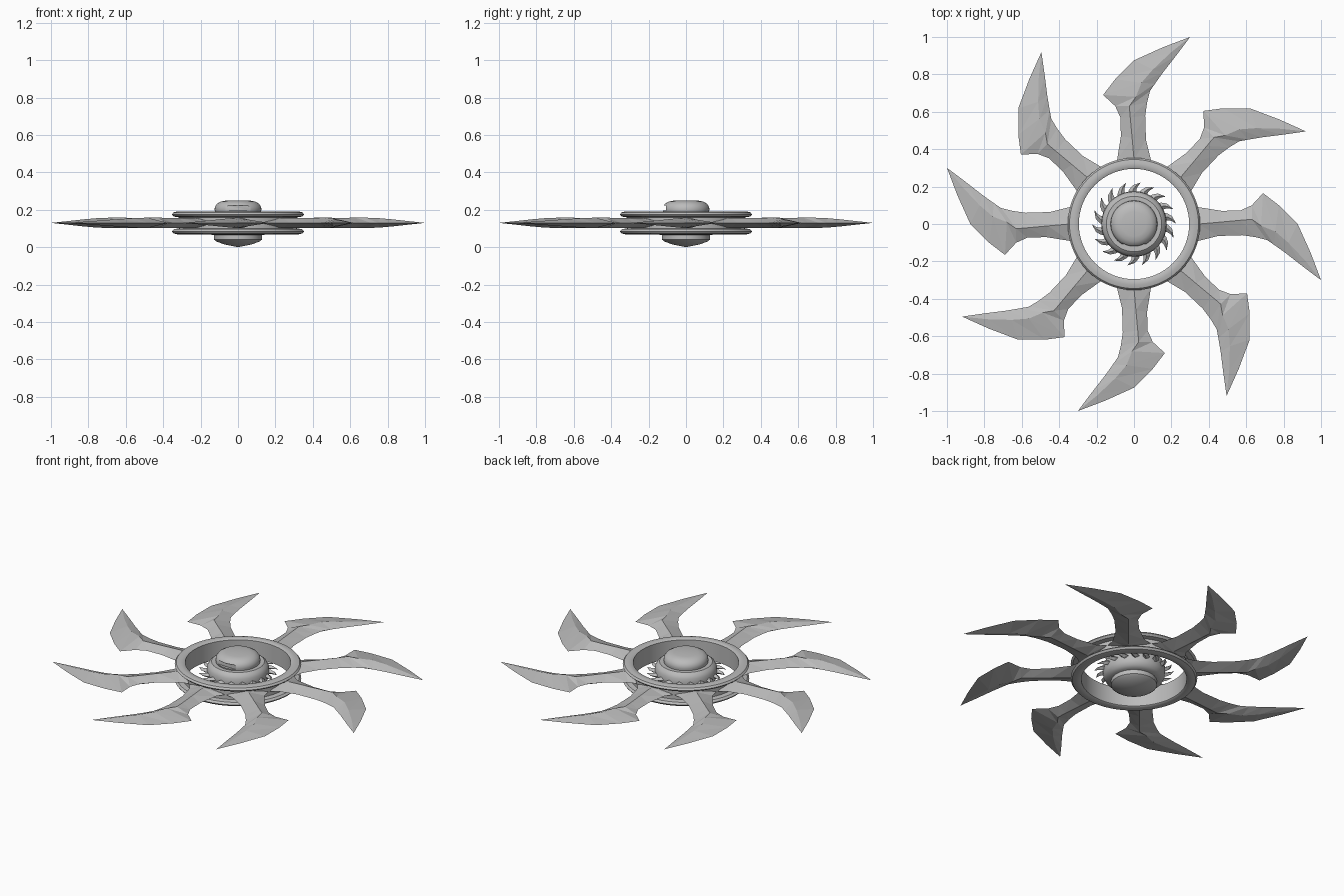
import bpy, bmesh, math
from mathutils import Matrix

default = bpy.data.objects.get("Cube")
if default:
    bpy.data.objects.remove(default, do_unlink=True)

MID = 0.13  # height of the blade plane

steel = bpy.data.materials.new("steel_grey")
steel.use_nodes = True
grey = (0.5, 0.5, 0.5, 1)
steel.diffuse_color = grey
steel.node_tree.nodes["Principled BSDF"].inputs["Base Color"].default_value = grey


def finish(bm, name):
    bmesh.ops.remove_doubles(bm, verts=bm.verts, dist=0.0005)
    bmesh.ops.recalc_face_normals(bm, faces=bm.faces)
    mesh = bpy.data.meshes.new(name)
    bm.to_mesh(mesh)
    bm.free()
    mesh.materials.append(steel)
    obj = bpy.data.objects.new(name, mesh)
    bpy.context.collection.objects.link(obj)
    return obj


def smooth(obj, degrees=35):
    bpy.ops.object.select_all(action="DESELECT")
    obj.select_set(True)
    bpy.context.view_layer.objects.active = obj
    bpy.ops.object.shade_smooth_by_angle(angle=math.radians(degrees))


def lathe(name, profile, closed=False, steps=64):
    """Spin an (r, z) profile around the z axis."""
    bm = bmesh.new()
    verts = [bm.verts.new((r, 0, z)) for r, z in profile]
    edges = [bm.edges.new(pair) for pair in zip(verts, verts[1:])]
    if closed:
        edges.append(bm.edges.new((verts[-1], verts[0])))
    bmesh.ops.spin(bm, geom=verts + edges, cent=(0, 0, 0), axis=(0, 0, 1),
                   angle=math.tau, steps=steps)
    return finish(bm, name)


def ridged_blade(name, stations, tip, angle):
    """Two-sided blade: stations hold left edge, ridge, right edge and ridge height."""
    bm = bmesh.new()
    for side in (1, -1):
        rows = [[bm.verts.new((*left, 0)), bm.verts.new((*ridge, side * h)),
                 bm.verts.new((*right, 0))] for left, ridge, right, h in stations]
        for a, b in zip(rows, rows[1:]):
            for i in (0, 1):
                # split each strip so that its facets stay planar
                bm.faces.new((a[i], a[i + 1], b[i + 1]))
                bm.faces.new((a[i], b[i + 1], b[i]))
        point = bm.verts.new((*tip, 0))
        for i in (0, 1):
            bm.faces.new((rows[-1][i], rows[-1][i + 1], point))
        bm.faces.new(rows[0])
    bm.transform(Matrix.Translation((0, 0, MID)) @ Matrix.Rotation(angle, 4, "Z"))
    return finish(bm, name)


# Outer ring: thin wall with a rounded rim above and below
wall = [(0.295, 0.08), (0.315, 0.08), (0.315, 0.18), (0.295, 0.18)]
smooth(lathe("ring_wall", wall, closed=True))
for label, sign in (("upper", 1), ("lower", -1)):
    rim = [(0.295, 0.03), (0.32, 0.03), (0.343, 0.034), (0.354, 0.045),
           (0.345, 0.056), (0.325, 0.061), (0.3, 0.059), (0.295, 0.055)]
    smooth(lathe(label + "_rim", [(r, MID + sign * z) for r, z in rim], closed=True))

# Eight swept blades
blade = [
    ((-0.12, 0.3), (0, 0.3), (0.12, 0.3), 0.027),
    ((-0.09, 0.345), (0, 0.345), (0.09, 0.345), 0.027),
    ((-0.07, 0.47), (-0.01, 0.46), (0.064, 0.45), 0.027),
    ((-0.073, 0.57), (-0.02, 0.57), (0.06, 0.58), 0.027),
    ((-0.1, 0.63), (-0.025, 0.63), (0.07, 0.65), 0.028),
    ((-0.165, 0.69), (0.01, 0.68), (0.085, 0.71), 0.028),
    ((-0.1, 0.775), (0.04, 0.755), (0.112, 0.75), 0.025),
    ((0, 0.875), (0.1, 0.825), (0.155, 0.81), 0.019),
    ((0.155, 0.945), (0.195, 0.915), (0.225, 0.9), 0.009),
]
for n in range(8):
    ridged_blade(f"blade_{n + 1}", blade, (0.3, 1.0), n * math.tau / 8)

# Hub: rounded body with caps above and below
body = [(0, 0.06), (0.14, 0.066), (0.16, 0.078), (0.172, 0.1), (0.175, MID),
        (0.172, 0.16), (0.163, 0.178), (0.148, 0.19), (0.135, 0.19), (0, 0.185)]
smooth(lathe("hub_body", body))
smooth(lathe("bottom_cap", [(0, 0), (0.07, 0.014), (0.115, 0.03), (0.128, 0.04),
                            (0.128, 0.07), (0, 0.07)]))
cap = lathe("top_cap", [(0, 0.18), (0.122, 0.18), (0.125, 0.2), (0.124, 0.215),
                        (0.113, 0.232), (0.092, 0.244), (0.065, 0.249), (0, 0.25)])

# Slot cut into the front of the top cap
bm = bmesh.new()
bmesh.ops.create_cube(bm, size=1, matrix=Matrix.Translation((0, -0.157, 0.21))
                      @ Matrix.Diagonal((0.13, 0.1, 0.026, 1)))
cutter = finish(bm, "slot_cutter")
cutter.hide_render = True
cut = cap.modifiers.new("slot", "BOOLEAN")
cut.operation = "DIFFERENCE"
cut.solver = "EXACT"
cut.object = cutter
bpy.ops.object.select_all(action="DESELECT")
cap.select_set(True)
bpy.context.view_layer.objects.active = cap
bpy.ops.object.modifier_apply(modifier=cut.name)
bpy.data.objects.remove(cutter, do_unlink=True)
smooth(cap)

# Saw teeth around the hub
tooth = [
    ((-0.036, 0.16), (-0.01, 0.16), (0.014, 0.16), 0.014),
    ((-0.025, 0.185), (-0.005, 0.184), (0.012, 0.182), 0.013),
    ((-0.007, 0.207), (0.008, 0.202), (0.018, 0.198), 0.009),
]
for n in range(18):
    ridged_blade(f"hub_tooth_{n + 1}", tooth, (0.036, 0.222), n * math.tau / 18)
